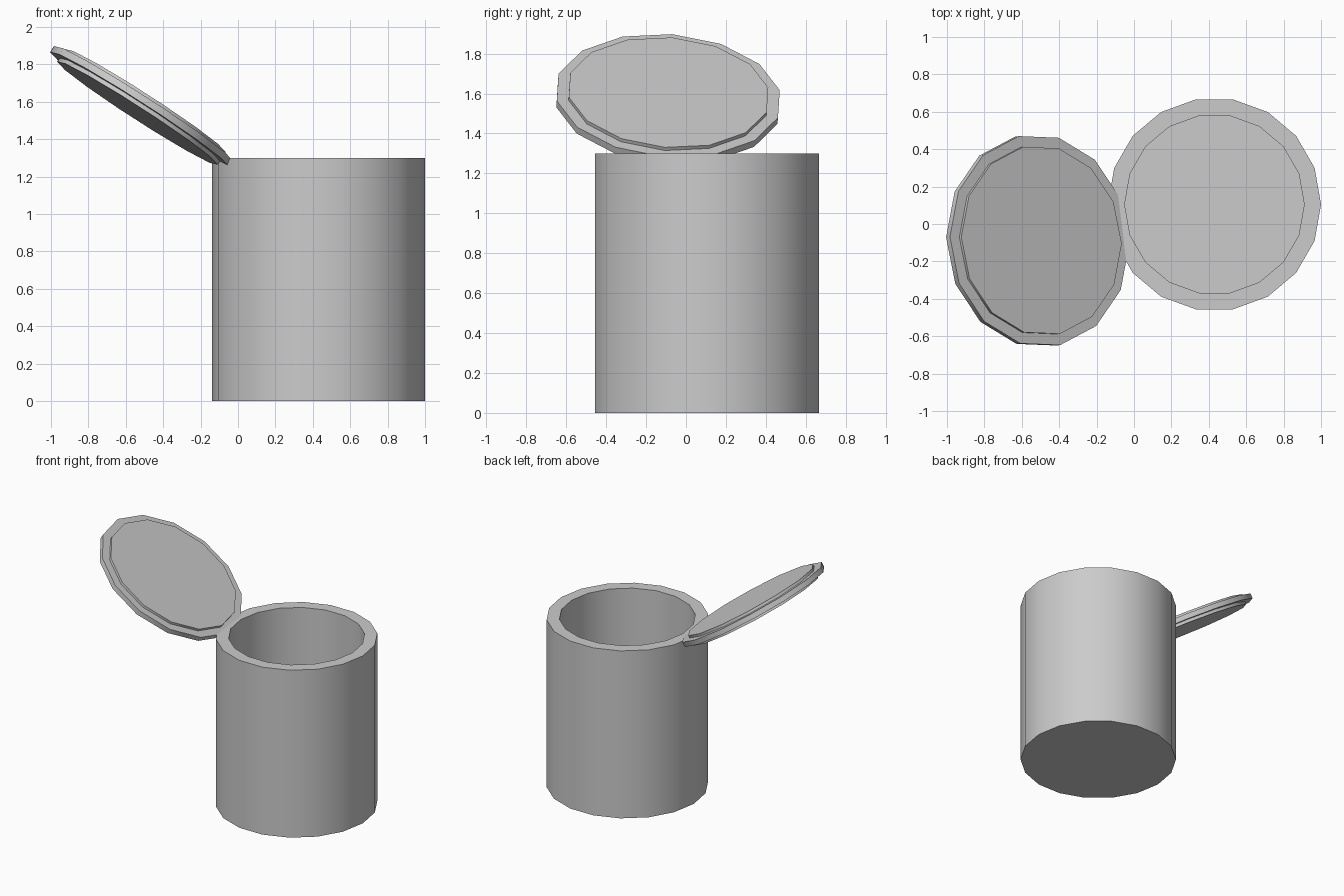
import bpy, bmesh
from math import sin, cos, tau, radians
from mathutils import Vector, Matrix

if "Cube" in bpy.data.objects:
    bpy.data.objects.remove(bpy.data.objects["Cube"])


def lathe(name, profile, sides, phase=0.0, matrix=Matrix()):
    """Closed solid from (radius, height) rings, capped at both ends."""
    bm = bmesh.new()
    rings = [[bm.verts.new((r * cos(phase + tau * i / sides),
                            r * sin(phase + tau * i / sides), z))
              for i in range(sides)] for r, z in profile]
    for a, b in zip(rings, rings[1:]):
        for i in range(sides):
            j = (i + 1) % sides
            bm.faces.new((a[i], a[j], b[j], b[i]))
    bm.faces.new(rings[0][::-1])
    bm.faces.new(rings[-1])
    bmesh.ops.recalc_face_normals(bm, faces=bm.faces)
    mesh = bpy.data.meshes.new(name)
    bm.to_mesh(mesh)
    bm.free()
    obj = bpy.data.objects.new(name, mesh)
    bpy.context.collection.objects.link(obj)
    obj.matrix_world = matrix
    bpy.ops.object.select_all(action='DESELECT')
    obj.select_set(True)
    bpy.context.view_layer.objects.active = obj
    bpy.ops.object.shade_smooth_by_angle(angle=radians(30))
    return obj


# Hollow canister: outer wall, flat lip, inner wall and floor
lathe("canister_body", [(0.57, 0), (0.57, 1.30), (0.48, 1.30), (0.48, 0.09)],
      18, matrix=Matrix.Translation((0.43, 0.105, 0)))

# Open lid: tilted frame with its inner face turned up towards the canister
normal = Vector((0.645, 0.08, 1)).normalized()
uphill = Vector((-1, 0, 0.645)).normalized()
side = normal.cross(uphill)
frame = Matrix((uphill, side, normal)).transposed().to_4x4()
frame.translation = (-0.515, -0.09, 1.574)

# Flange with a raised disc on both faces
lathe("lid", [(0.51, -0.042), (0.51, -0.019), (0.57, -0.019),
              (0.57, 0.019), (0.51, 0.019), (0.51, 0.038)],
      14, phase=radians(-2), matrix=frame)
